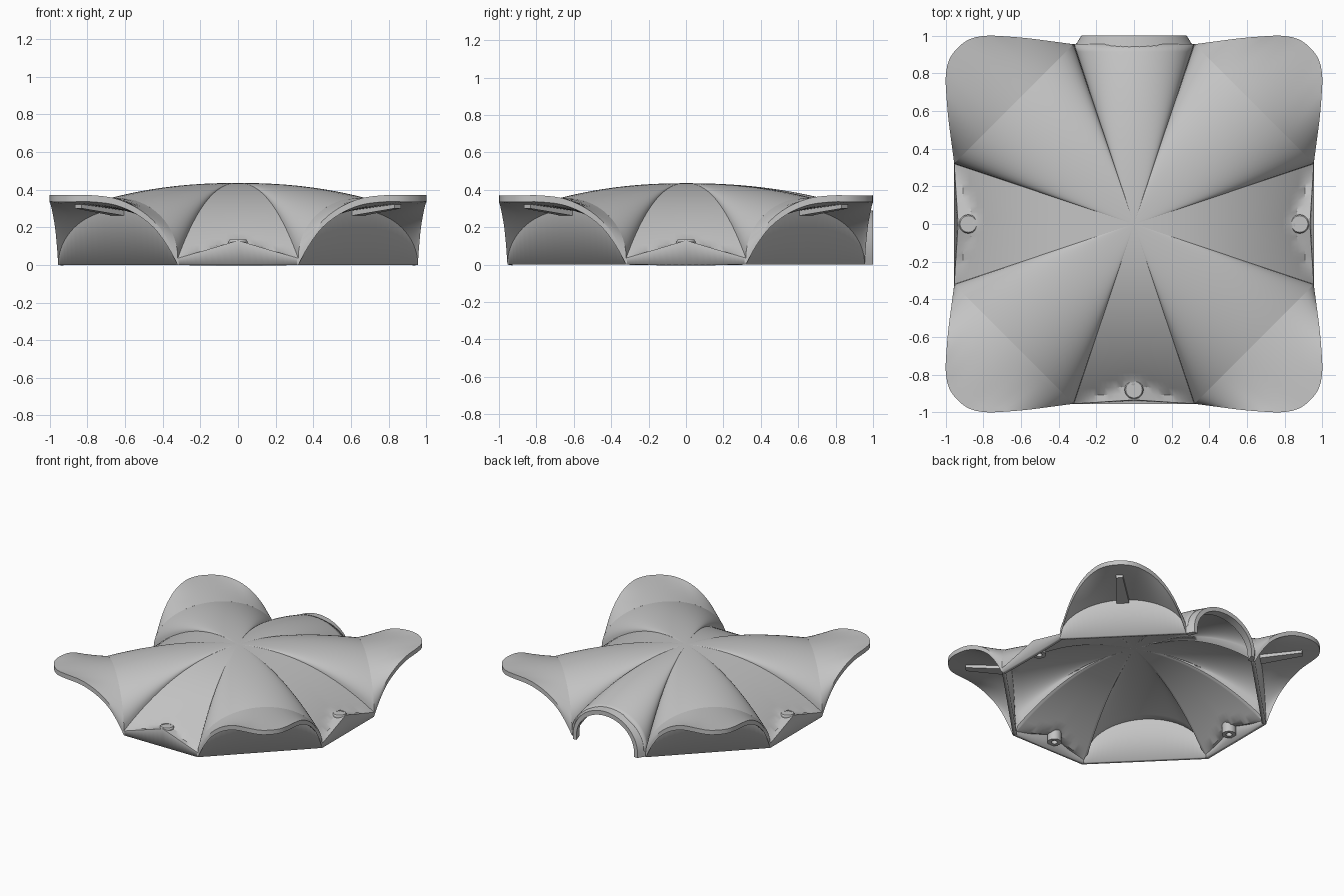
import bpy, bmesh, math
from mathutils import Vector, Matrix

cube = bpy.data.objects.get("Cube")
if cube:
    bpy.data.objects.remove(cube, do_unlink=True)

grey = bpy.data.materials.new("plain_grey")
grey.use_nodes = True
colour = (0.55, 0.55, 0.55, 1)
grey.diffuse_color = colour
grey.node_tree.nodes["Principled BSDF"].inputs["Base Color"].default_value = colour

SEG = 28          # samples along each side of the octagon
TOP = 0.435       # crown height
LIP = 0.035       # height of the outer lip
NEAR, FAR = 0.32, 0.955


def finish(name, bm, angle=35, turn=0, recalc=True):
    if recalc:
        bmesh.ops.recalc_face_normals(bm, faces=bm.faces)
    bm.transform(Matrix.Rotation(turn, 4, 'Z'))
    mesh = bpy.data.meshes.new(name)
    bm.to_mesh(mesh)
    bm.free()
    mesh.materials.append(grey)
    ob = bpy.data.objects.new(name, mesh)
    bpy.context.collection.objects.link(ob)
    bpy.ops.object.select_all(action='DESELECT')
    ob.select_set(True)
    bpy.context.view_layer.objects.active = ob
    bpy.ops.object.shade_smooth_by_angle(angle=math.radians(angle))
    return ob


def bridge(bm, a, b, closed=False):
    for i in range(len(a) if closed else len(a) - 1):
        j = (i + 1) % len(a)
        bm.faces.new((a[i], a[j], b[j], b[i]))


def add_row(bm, points):
    return [bm.verts.new(p) for p in points]


# Octagonal shell: radial dome profile down to a scalloped outline
corners = []
for q in range(4):
    rot = Matrix.Rotation(q * math.pi / 2, 3, 'Z')
    corners += [rot @ Vector((FAR, -NEAR, 0)), rot @ Vector((FAR, NEAR, 0))]

outline = []      # plan point, edge height, shelf height, is the doorway side
for k in range(8):
    a, b = corners[k], corners[(k + 1) % 8]
    door = k == 2
    for i in range(SEG):
        phi = math.pi * i / SEG
        p = a.lerp(b, (1 - math.cos(phi)) / 2)
        shelf = 0
        if k % 2:
            edge = LIP + 0.32 * math.sin(phi)
        elif door:
            edge = LIP + 0.255 * math.sin(phi)
        else:
            edge = LIP
            shelf = 1 - abs(math.cos(phi))
        outline.append((p, edge, shelf, door and i > 0))

bm = bmesh.new()
RINGS = 24
crown = bm.verts.new((0, 0, TOP))
previous = None
for r in range(1, RINGS + 1):
    s = r / RINGS
    pts = []
    for p, edge, shelf, door in outline:
        z = max(TOP - (TOP - edge) * s ** 2.2, LIP + 0.095 * shelf)
        xy = p * s * (1 - 0.022 * shelf * s ** 6)
        pts.append((xy.x, xy.y, z))
    ring = add_row(bm, pts)
    for i in range(len(ring)):
        j = (i + 1) % len(ring)
        if previous:
            bm.faces.new((previous[i], ring[i], ring[j], previous[j]))
        else:
            bm.faces.new((crown, ring[i], ring[j]))
    previous = ring

# Upright walls below the outline, left open at the doorway
foot = add_row(bm, [(p.x, p.y, 0) for p, *_ in outline])
for i in range(len(foot)):
    j = (i + 1) % len(foot)
    if not (outline[i][3] or outline[j][3]):
        bm.faces.new((previous[i], foot[i], foot[j], previous[j]))
loose = [v for v in bm.verts if not v.link_faces]
bmesh.ops.delete(bm, geom=loose, context='VERTS')
shell = finish("shell", bm, 30, recalc=False)
solid = shell.modifiers.new("thickness", 'SOLIDIFY')
solid.thickness = 0.028
solid.offset = -1


# Flared corner hoods
half = [(0.32, 0.955, 0.035), (0.375, 0.962, 0.135), (0.45, 0.972, 0.235),
        (0.55, 0.985, 0.31), (0.66, 0.995, 0.355), (0.78, 1.0, 0.37),
        (0.87, 0.983, 0.37), (0.936, 0.936, 0.37)]
half = [Vector(p) for p in half]
control = half + [Vector((p.y, p.x, p.z)) for p in reversed(half[:-1])]


def spline(pts, t):
    f = t * (len(pts) - 1)
    i = min(int(f), len(pts) - 2)
    u = f - i
    p1, p2 = pts[i], pts[i + 1]
    p0 = pts[i - 1] if i else 2 * p1 - p2
    p3 = pts[i + 2] if i + 2 < len(pts) else 2 * p2 - p1
    return 0.5 * (2 * p1 + (p2 - p0) * u + (2 * p0 - 5 * p1 + 4 * p2 - p3) * u * u
                  + (3 * p1 - p0 - 3 * p2 + p3) * u ** 3)


def hood(name, turn):
    bm = bmesh.new()
    rows = {}
    cols, steps = 42, 8
    for side in ("upper", "lower"):
        upper = side == "upper"
        rows[side] = []
        for k in range(steps + 1):
            pts = []
            for i in range(cols + 1):
                t = i / cols
                phi = math.pi * t
                p = Vector((NEAR, FAR, 0)).lerp(Vector((FAR, NEAR, 0)), (1 - math.cos(phi)) / 2)
                p.z = LIP + 0.32 * math.sin(phi) if upper else 0.29 * math.sin(phi)
                rim = spline(control, t)
                if not upper:
                    rim.z -= LIP
                pts.append(p.lerp(rim, k / steps))
            rows[side].append(add_row(bm, pts))
        for a, b in zip(rows[side], rows[side][1:]):
            bridge(bm, a, b)
    for k in (0, -1):
        bridge(bm, rows["upper"][k], rows["lower"][k])
    bmesh.ops.remove_doubles(bm, verts=bm.verts, dist=0.0005)
    finish(name, bm, 40, turn)


# Small wedge bracket under each hood
def bracket(name, turn):
    bm = bmesh.new()
    ends = []
    for r, w, low, high in ((0.89, 0.045, 0.26, 0.3), (1.2, 0.025, 0.3, 0.335)):
        ends.append(add_row(bm, [(r, -w, low), (r, w, low), (r, w, high), (r, -w, high)]))
    bridge(bm, ends[0], ends[1], True)
    for e in ends:
        bm.faces.new(e)
    finish(name, bm, 30, turn + math.pi / 4)


for q, label in enumerate(("back_left", "back_right", "front_right", "front_left")):
    hood(label + "_hood", q * math.pi / 2)
    bracket(label + "_bracket", q * math.pi / 2)


# Screw bosses on three sides, hollow at both ends
def boss(name, turn):
    bm = bmesh.new()
    profile = [(0.0, 0.08), (0.022, 0.08), (0.022, 0.03), (0.05, 0.03),
               (0.05, 0.125), (0.044, 0.134), (0.033, 0.134), (0.033, 0.131), (0.0, 0.131)]
    verts = add_row(bm, [(r, 0, z) for r, z in profile])
    edges = [bm.edges.new(pair) for pair in zip(verts, verts[1:])]
    bmesh.ops.spin(bm, geom=verts + edges, cent=(0, 0, 0), axis=(0, 0, 1),
                   angle=math.tau, steps=24)
    bmesh.ops.remove_doubles(bm, verts=bm.verts, dist=0.0001)
    bmesh.ops.translate(bm, verts=bm.verts, vec=(0.88, 0, 0))
    finish(name, bm, 30, turn)


for label, q in (("left", 0), ("right", 2), ("front", 3)):
    boss(label + "_boss", q * math.pi / 2)

# Arched doorway frame at the back, tapering slightly outward
bm = bmesh.new()
loops = []
for y, w, h in ((0.935, 0.32, 0.295), (1.0, 0.28, 0.288), (1.0, 0.25, 0.255), (0.935, 0.27, 0.255)):
    arc = [(-w * math.cos(math.pi * i / 32), y, LIP + (h - LIP) * math.sin(math.pi * i / 32))
           for i in range(33)]
    loops.append(add_row(bm, [(-w, y, 0)] + arc + [(w, y, 0)]))
for k in range(4):
    bridge(bm, loops[k], loops[(k + 1) % 4])
for end in (0, -1):
    bm.faces.new([row[end] for row in loops])
finish("doorway_frame", bm, 35)
